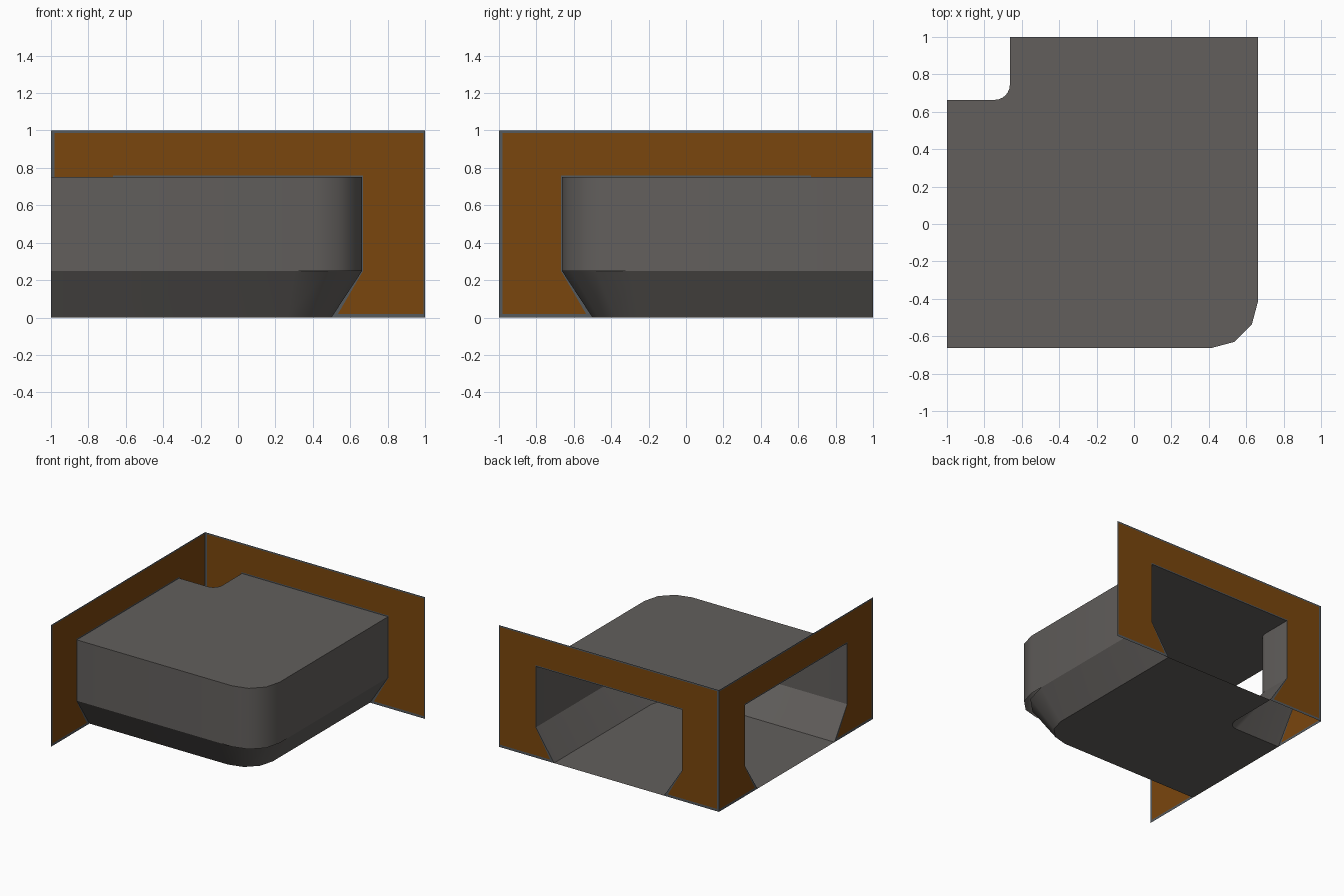
import bpy, bmesh, math

if "Cube" in bpy.data.objects:
    bpy.data.objects.remove(bpy.data.objects["Cube"])

W, FW = 0.664, 0.5          # half width of the corridor at wall and floor
Z_BEVEL, Z_TOP = 0.25, 0.75


def material(name, rgb):
    m = bpy.data.materials.new(name)
    m.diffuse_color = (*rgb, 1)
    m.use_nodes = True
    m.node_tree.nodes["Principled BSDF"].inputs["Base Color"].default_value = m.diffuse_color
    return m


GREY = material("warm grey", (0.122, 0.114, 0.108))
BROWN = material("rust brown", (0.195, 0.061, 0.004))
SLATE = material("slate grey", (0.09, 0.10, 0.11))


def finish(name, bm, mats, smooth=False):
    bmesh.ops.remove_doubles(bm, verts=bm.verts, dist=1e-5)
    me = bpy.data.meshes.new(name)
    bm.to_mesh(me)
    bm.free()
    for m in mats:
        me.materials.append(m)
    ob = bpy.data.objects.new(name, me)
    bpy.context.collection.objects.link(ob)
    if smooth:
        bpy.ops.object.select_all(action='DESELECT')
        ob.select_set(True)
        bpy.context.view_layer.objects.active = ob
        bpy.ops.object.shade_smooth_by_angle(angle=math.radians(40))
    return ob


def turn(k, r, z, n):
    """Path from the left opening round a bend at (k, -k) to the back opening."""
    pts = [(-1, -k, z)]
    for i in range(n + 1):
        a = -math.pi / 2 * (1 - i / n)
        pts.append((k - r + r * math.cos(a), r - k + r * math.sin(a), z))
    return pts + [(k, 1, z)]


def strip(bm, a, b, mat=0):
    va, vb = [[bm.verts.new(p) for p in path] for path in (a, b)]
    for i in range(len(a) - 1):
        bm.faces.new((va[i], va[i + 1], vb[i + 1], vb[i])).material_index = mat


def slab(name, w, r_out, r_in, z):
    bm = bmesh.new()
    pts = turn(w, r_out, z, 3) + turn(-w, r_in, z, 6)[::-1]
    bm.faces.new([bm.verts.new(p) for p in pts])
    finish(name, bm, [GREY])


# floor and ceiling
slab("floor", FW, 0.24, 0.09, 0)
slab("ceiling", W, 0.254, 0.08, Z_TOP)

# upright walls and sloping skirts, on both sides of the bend
for side, s, n, r_wall, r_skirt, r_floor in (
        ("outer", 1, 3, 0.254, 0.364, 0.24), ("inner", -1, 6, 0.08, 0.08, 0.09)):
    bm = bmesh.new()
    strip(bm, turn(s * W, r_wall, Z_BEVEL, n), turn(s * W, r_wall, Z_TOP, n))
    finish(side + "_wall", bm, [GREY], True)
    bm = bmesh.new()
    strip(bm, turn(s * FW, r_floor, 0, n), turn(s * W, r_skirt, Z_BEVEL, n))
    finish(side + "_skirt", bm, [GREY], True)


def arch(left, right, shoulder_l, shoulder_r, bottom, top):
    return [(left, bottom), (shoulder_l, Z_BEVEL), (shoulder_l, top),
            (shoulder_r, top), (shoulder_r, Z_BEVEL), (right, bottom)]


# end panels: brown plate with slate edging around the corridor opening
LOOPS = [arch(-1, 1, -1, 1, 0, 1),
         arch(-0.98, 0.992, -0.98, 0.992, 0.02, 0.987),
         arch(-0.535, 0.535, -0.669, 0.669, 0.02, 0.76),
         arch(-FW, FW, -W, W, 0, Z_TOP)]


def panel(name, place):
    bm = bmesh.new()
    loops = [[place(u, z) for u, z in loop] for loop in LOOPS]
    for i, mat in enumerate((1, 0, 1)):
        strip(bm, loops[i], loops[i + 1], mat)
    for end in (0, -1):     # edging along the ground
        f = bm.faces.new([bm.verts.new(loop[end]) for loop in loops])
        f.material_index = 1
    bmesh.ops.remove_doubles(bm, verts=bm.verts, dist=1e-5)
    bmesh.ops.recalc_face_normals(bm, faces=bm.faces)
    finish(name, bm, [BROWN, SLATE])


panel("back_panel", lambda u, z: (u, 1, z))
panel("left_panel", lambda u, z: (-1, u, z))
